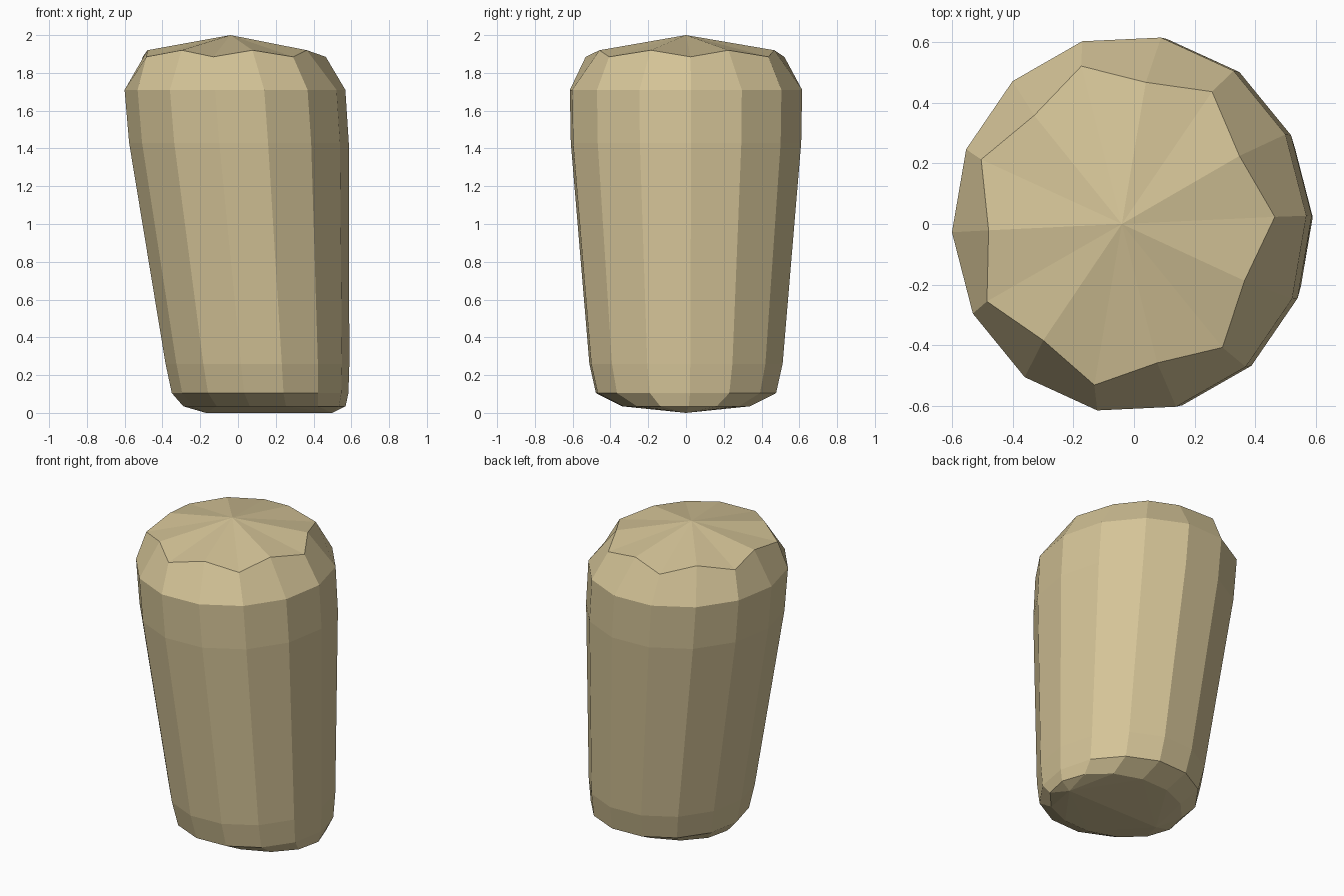
import bpy, bmesh
from math import sin, cos, tau, radians

if "Cube" in bpy.data.objects:
    bpy.data.objects.remove(bpy.data.objects["Cube"])

N = 14
PHASE = radians(2.5)

mat = bpy.data.materials.new("tan")
mat.diffuse_color = (0.66, 0.55, 0.31, 1)
mat.use_nodes = True
mat.node_tree.nodes["Principled BSDF"].inputs["Base Color"].default_value = mat.diffuse_color

bm = bmesh.new()

def ring(cx, rx, ry, z, shrink=0.0, rise=0.0):
    """Elliptical ring; odd corners can be pulled in and raised."""
    out = []
    for i in range(N):
        a, odd = PHASE + tau * i / N, i % 2
        out.append(bm.verts.new((cx + (rx - shrink * odd) * cos(a),
                                 (ry - shrink * odd) * sin(a), z + rise * odd)))
    return out

# leaning, tapered body, bottom to top
rings = [
    ring(0.14, 0.43, 0.345, 0.035),
    ring(0.117, 0.468, 0.485, 0.105),
    ring(0.103, 0.487, 0.52, 0.26),
    ring(0.005, 0.582, 0.62, 1.43),
    ring(-0.016, 0.585, 0.625, 1.71),
    ring(-0.04, 0.505, 0.54, 1.885, 0.065, 0.035),
]
for lo, hi in zip(rings, rings[1:]):
    for i in range(N):
        j = (i + 1) % N
        bm.faces.new((lo[i], lo[j], hi[j], hi[i]))

# shallow pointed top
apex = bm.verts.new((-0.04, 0, 2.0))
top = rings[-1]
for i in range(N):
    bm.faces.new((top[i], top[(i + 1) % N], apex))

# underside with a shallow ridge along x
ridge = [bm.verts.new((x, 0, 0)) for x in (-0.17, 0.5)]
base = rings[0]
near = [ridge[v.co.x > 0.165] for v in base]
for i in range(N):
    j = (i + 1) % N
    bm.faces.new((base[j], base[i], near[j]))
    if near[i] != near[j]:
        bm.faces.new((base[i], near[i], near[j]))

bmesh.ops.recalc_face_normals(bm, faces=bm.faces)
mesh = bpy.data.meshes.new("tapered_post")
bm.to_mesh(mesh)
bm.free()
mesh.materials.append(mat)
bpy.context.collection.objects.link(bpy.data.objects.new("tapered_post", mesh))
